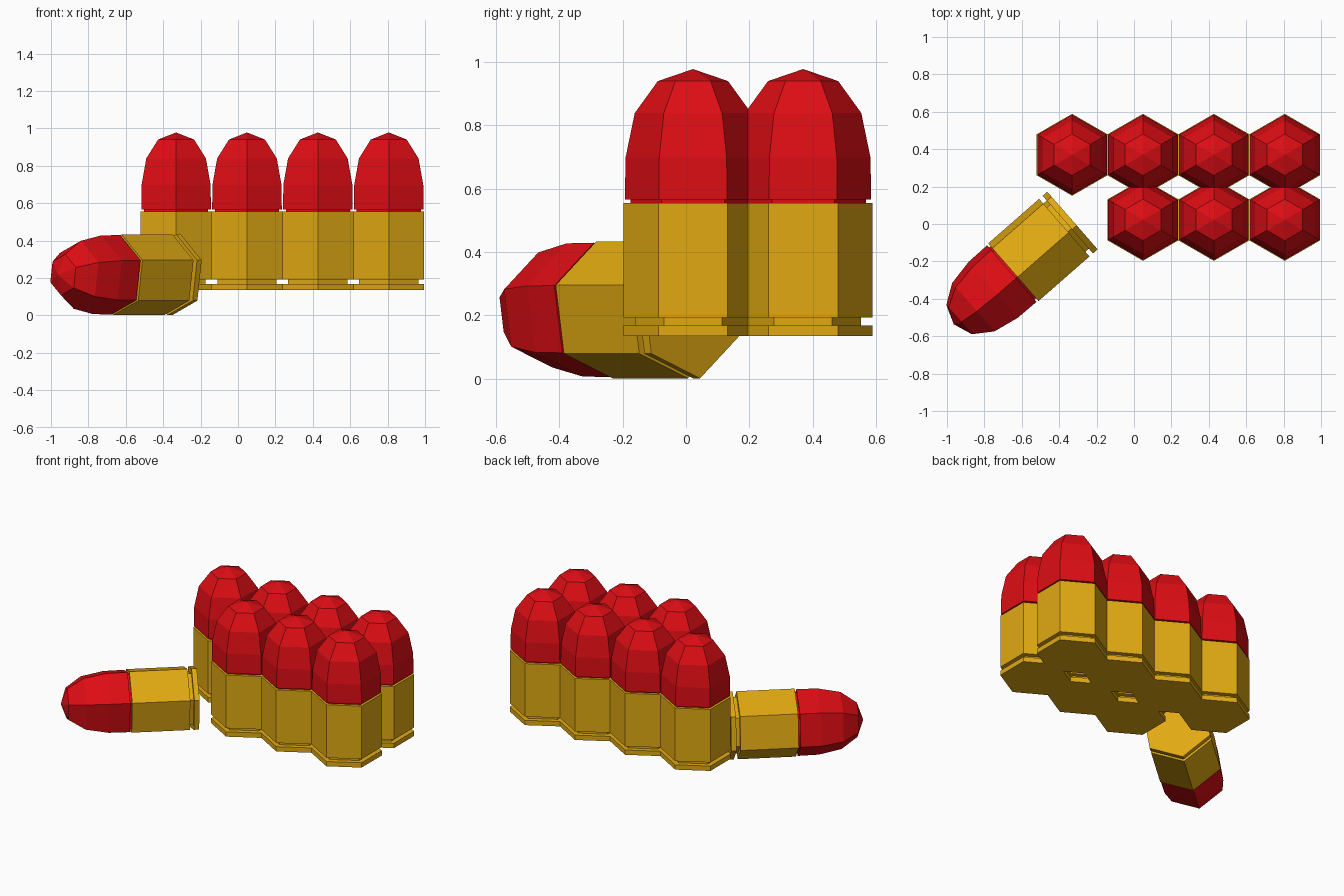
import bpy, bmesh
from math import pi, sin, cos, radians
from mathutils import Matrix, Vector

if "Cube" in bpy.data.objects:
    bpy.data.objects.remove(bpy.data.objects["Cube"])


def material(name, rgb):
    m = bpy.data.materials.new(name)
    m.diffuse_color = (*rgb, 1)
    m.use_nodes = True
    m.node_tree.nodes["Principled BSDF"].inputs["Base Color"].default_value = m.diffuse_color
    return m


BRASS = material("brass", (0.75, 0.40, 0.006))
RED = material("red", (0.72, 0.004, 0.007))

# (radius, height) profiles of the hexagonal round
CASING = [(0.219, 0), (0.219, 0.033), (0.183, 0.033), (0.183, 0.058),
          (0.219, 0.058), (0.219, 0.420)]
NOSE = [(0.198, 0.420), (0.198, 0.431), (0.215, 0.431), (0.213, 0.563),
        (0.184, 0.704), (0.111, 0.805), (0, 0.843)]


def hex_lathe(name, profile, mat, matrix):
    """Six-sided flat-faced solid of revolution, corners on local +-y."""
    bm = bmesh.new()
    rings = []
    for r, z in profile:
        if r == 0:
            rings.append([bm.verts.new((0, 0, z))] * 6)
        else:
            rings.append([bm.verts.new((r * cos(pi / 2 + i * pi / 3),
                                        r * sin(pi / 2 + i * pi / 3), z))
                          for i in range(6)])
    for a, b in zip(rings, rings[1:]):
        for i in range(6):
            j = (i + 1) % 6
            if b[0] is b[1]:
                bm.faces.new((a[i], a[j], b[0]))
            else:
                bm.faces.new((a[i], a[j], b[j], b[i]))
    bm.faces.new(rings[0][::-1])
    if rings[-1][0] is not rings[-1][1]:
        bm.faces.new(rings[-1])
    bmesh.ops.recalc_face_normals(bm, faces=bm.faces)
    me = bpy.data.meshes.new(name)
    bm.to_mesh(me)
    bm.free()
    me.materials.append(mat)
    ob = bpy.data.objects.new(name, me)
    bpy.context.collection.objects.link(ob)
    ob.matrix_world = matrix


def cartridge(label, matrix):
    hex_lathe(label + "_casing", CASING, BRASS, matrix)
    hex_lathe(label + "_nose", NOSE, RED, matrix)


# standing rounds: four in the back row, three in the front row
for row, y, first in (("back", 0.370, 0), ("front", 0.022, 1)):
    for i in range(first, 4):
        x = -0.331 + 0.379 * i
        cartridge(f"{row}_round_{i + 1}", Matrix.Translation((x, y, 0.135)))

# fallen round lying on the ground, rolled slightly about its own axis
axis = Vector((-0.753, -0.658, 0)).normalized()
side = Vector((-axis.y, axis.x, 0))
up = Vector((0, 0, 1))
roll = radians(80.9)
local_y = side * cos(roll) + up * sin(roll)
local_x = local_y.cross(axis)
lie = Matrix((local_x, local_y, axis)).transposed().to_4x4()
cartridge("fallen_round", Matrix.Translation((-0.329, 0.0185, 0.217)) @ lie)
